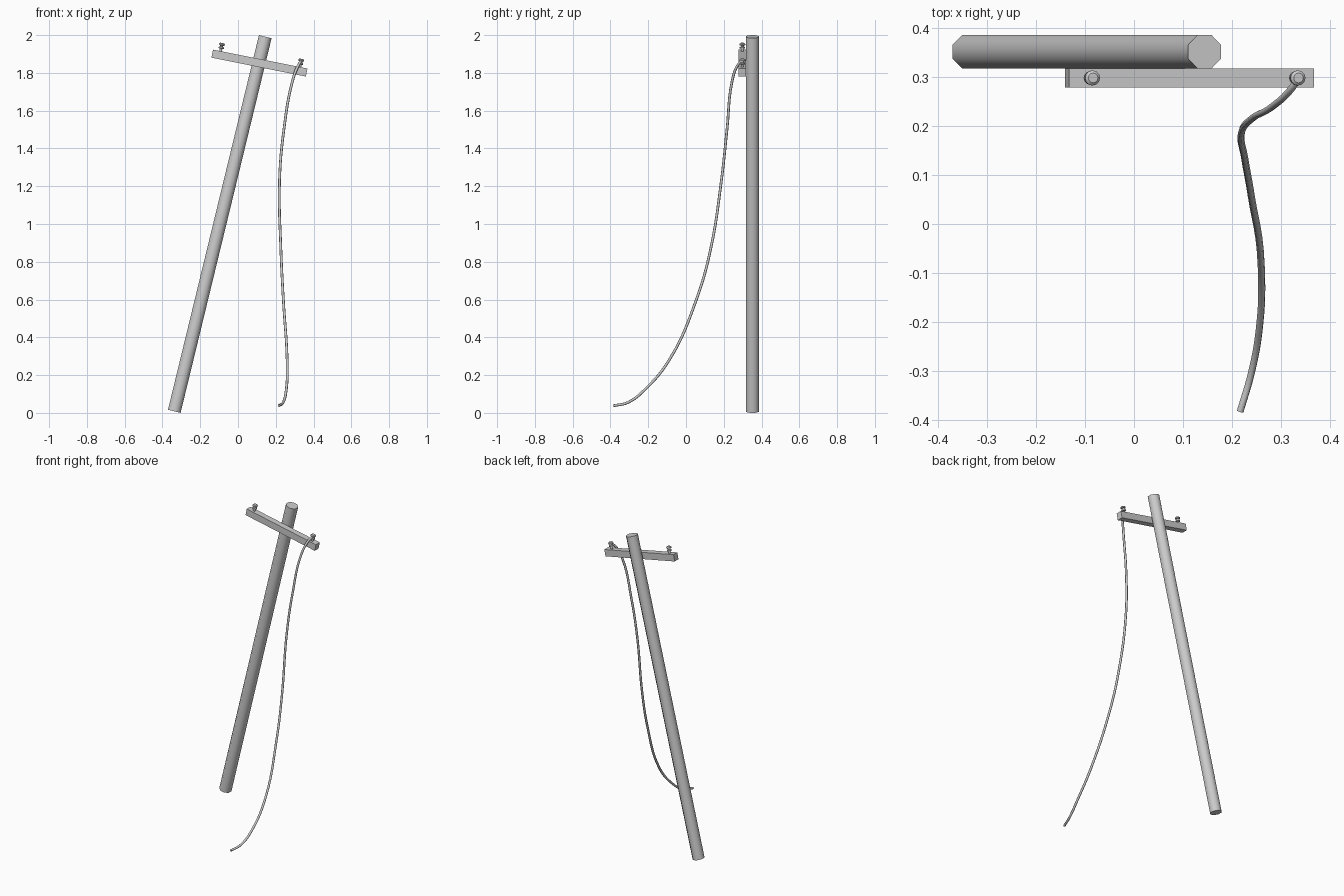
import bpy, bmesh, math
from mathutils import Vector, Matrix

if "Cube" in bpy.data.objects:
    bpy.data.objects.remove(bpy.data.objects["Cube"])

def make_object(name, bm, matrix, angle=None):
    mesh = bpy.data.meshes.new(name)
    bmesh.ops.recalc_face_normals(bm, faces=bm.faces)
    bm.to_mesh(mesh)
    bm.free()
    obj = bpy.data.objects.new(name, mesh)
    bpy.context.collection.objects.link(obj)
    obj.matrix_world = matrix
    if angle:
        bpy.ops.object.select_all(action='DESELECT')
        obj.select_set(True)
        bpy.context.view_layer.objects.active = obj
        bpy.ops.object.shade_smooth_by_angle(angle=math.radians(angle))
    return obj

def lathe(profile, sides, phase=0.0):
    """Closed solid of revolution about z from (radius, z) pairs."""
    bm = bmesh.new()
    rings = []
    for r, z in profile:
        rings.append([bm.verts.new((r * math.cos(phase + i * math.tau / sides),
                                    r * math.sin(phase + i * math.tau / sides), z))
                      for i in range(sides)])
    for a, b in zip(rings, rings[1:]):
        for i in range(sides):
            j = (i + 1) % sides
            bm.faces.new((a[i], a[j], b[j], b[i]))
    bm.faces.new(rings[0][::-1])
    bm.faces.new(rings[-1])
    return bm

# Leaning eight-sided pole
lean = math.radians(13.65)
R, L = 0.0373, 2.041
make_object("pole", lathe([(R, -L / 2), (R, L / 2)], 8, math.pi / 8),
            Matrix.Translation((-0.0965, 0.352, 1.0)) @ Matrix.Rotation(lean, 4, 'Y'), 50)

# Tilted crossarm on the front of the pole
arm = Matrix.Translation((0.1135, 0.2985, 1.852)) @ Matrix.Rotation(math.radians(11.3), 4, 'Y')
bm = bmesh.new()
bmesh.ops.create_cube(bm, size=1)
bmesh.ops.scale(bm, vec=(0.51, 0.039, 0.043), verts=bm.verts)
make_object("crossarm", bm, arm)

# Two insulators standing on the crossarm
profile = [(0.007, 0.0), (0.007, 0.014), (0.014, 0.016), (0.014, 0.023),
           (0.008, 0.026), (0.008, 0.031), (0.0155, 0.034), (0.0155, 0.040),
           (0.010, 0.045)]
for side, x in (("left", -0.214), ("right", 0.214)):
    make_object("insulator_" + side, lathe(profile, 12),
                arm @ Matrix.Translation((x, 0, 0.0205)), 40)

# Broken wire hanging from the right insulator
path = [(0.338, 0.299, 1.868), (0.318, 0.272, 1.838), (0.288, 0.244, 1.755),
        (0.243, 0.217, 1.50), (0.220, 0.188, 1.235), (0.227, 0.130, 0.865),
        (0.240, 0.055, 0.60), (0.260, -0.087, 0.283), (0.256, -0.215, 0.126),
        (0.239, -0.308, 0.055), (0.217, -0.383, 0.038)]
curve = bpy.data.curves.new("hanging_wire", 'CURVE')
curve.dimensions = '3D'
curve.resolution_u = 6
curve.bevel_depth = 0.0072
curve.bevel_resolution = 2
curve.use_fill_caps = True
spline = curve.splines.new('BEZIER')
spline.bezier_points.add(len(path) - 1)
for point, co in zip(spline.bezier_points, path):
    point.co = co
    point.handle_left_type = point.handle_right_type = 'AUTO'
wire = bpy.data.objects.new("hanging_wire", curve)
bpy.context.collection.objects.link(wire)
